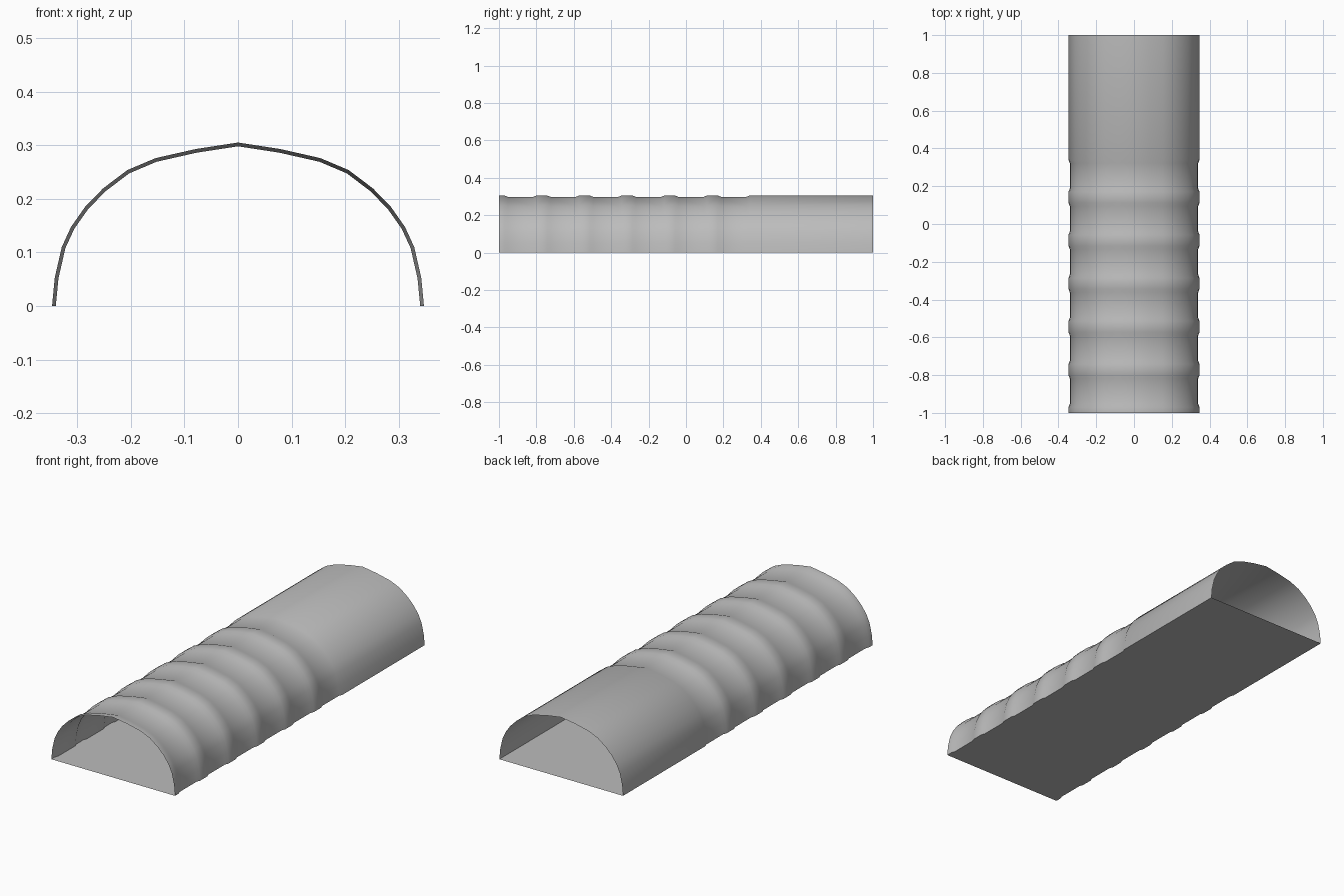
import bpy, bmesh, math
from mathutils import Vector

cube = bpy.data.objects.get("Cube")
if cube:
    bpy.data.objects.remove(cube, do_unlink=True)

grey = bpy.data.materials.new("plain_grey")
grey.use_nodes = True
grey.diffuse_color = (0.5, 0.5, 0.5, 1)
grey.node_tree.nodes["Principled BSDF"].inputs["Base Color"].default_value = (0.5, 0.5, 0.5, 1)

# Half of the arch, from the foot up to the crown
HALF = [(.344, 0), (.339, .052), (.326, .109), (.309, .146), (.283, .183),
        (.25, .217), (.205, .251), (.153, .273), (.078, .290), (0, .302)]
ARCH = [Vector(p) for p in HALF] + [Vector((-x, z)) for x, z in HALF[-2::-1]]


def offset_arch(distance):
    """Arch moved outward along its normals, with the feet kept on the ground."""
    points = []
    for i, p in enumerate(ARCH):
        t = ARCH[min(i + 1, len(ARCH) - 1)] - ARCH[max(i - 1, 0)]
        q = p + Vector((t.y, -t.x)).normalized() * distance
        if i in (0, len(ARCH) - 1):
            q.y = 0
        points.append(q)
    return points


def loft(name, rows):
    """Skin a surface through rows of (y, profile)."""
    bm = bmesh.new()
    rings = [[bm.verts.new((p.x, y, p.y)) for p in profile] for y, profile in rows]
    for a, b in zip(rings, rings[1:]):
        for i in range(len(a) - 1):
            bm.faces.new((a[i], b[i], b[i + 1], a[i + 1]))
    mesh = bpy.data.meshes.new(name)
    bm.to_mesh(mesh)
    bm.free()
    mesh.materials.append(grey)
    obj = bpy.data.objects.new(name, mesh)
    bpy.context.collection.objects.link(obj)
    return obj


# Raised ribs alternating with shallow grooves, then a plain rear section
outer, inner = offset_arch(.003), offset_arch(-.004)
RAMP, PITCH, GROOVE = .018, .228, .134
rows = [(-1, outer)]
for n in range(6):
    start = -.952 + n * PITCH
    end = start + GROOVE
    rows += [(start - RAMP, outer), (start, inner), (end, inner), (end + RAMP, outer)]
rows.append((1, outer))

vault = loft("vault_shell", rows)
bpy.ops.object.select_all(action='DESELECT')
vault.select_set(True)
bpy.context.view_layer.objects.active = vault
bpy.ops.object.shade_smooth_by_angle(angle=math.radians(45))

# Flat floor between the feet of the arch
loft("floor", [(y, (profile[-1], profile[0])) for y, profile in rows])
